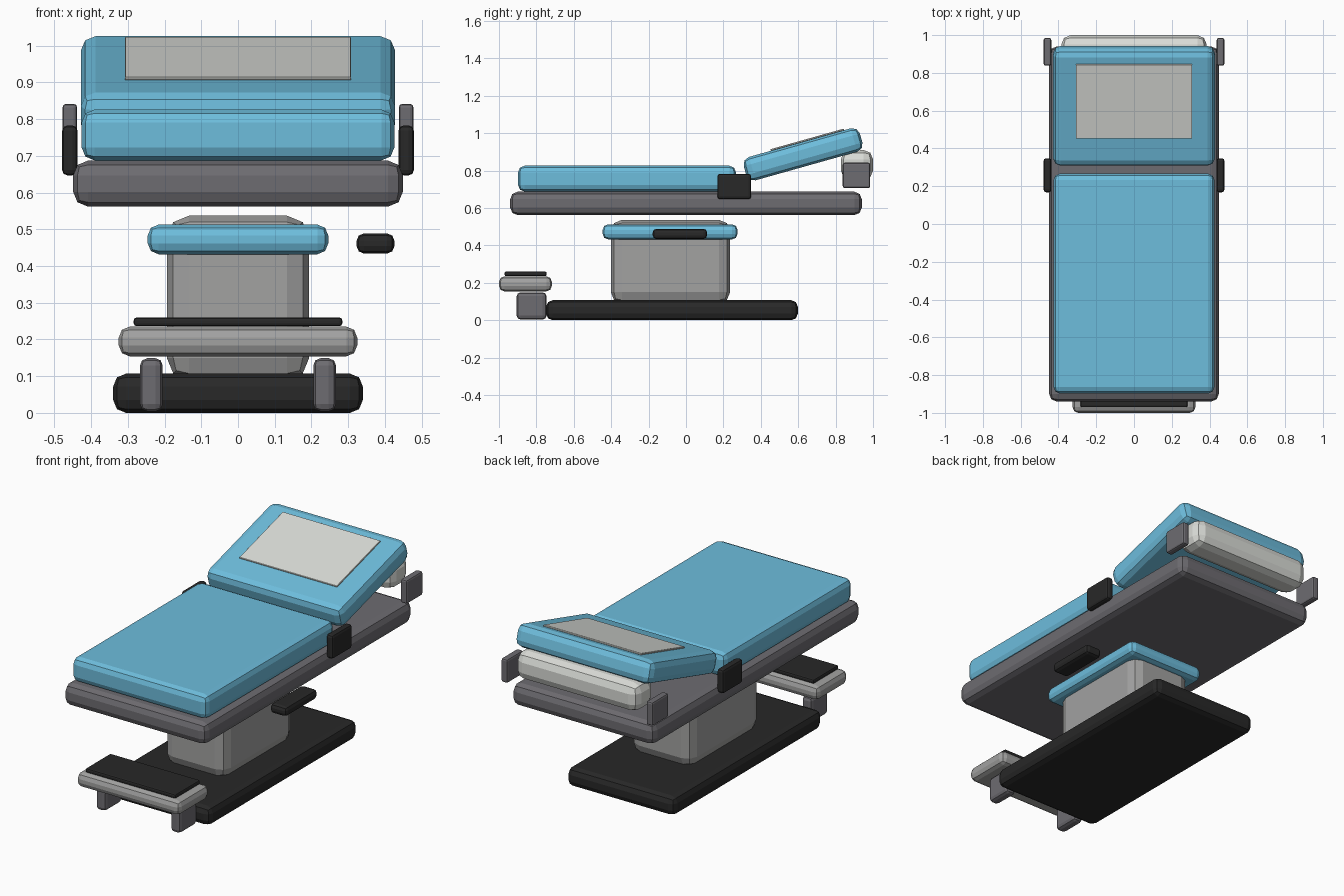
import bpy
import bmesh
import math
from mathutils import Matrix, Vector

if "Cube" in bpy.data.objects:
    bpy.data.objects.remove(bpy.data.objects["Cube"])


def mat(name, rgb):
    m = bpy.data.materials.new(name)
    m.diffuse_color = (*rgb, 1)
    m.use_nodes = True
    m.node_tree.nodes["Principled BSDF"].inputs["Base Color"].default_value = m.diffuse_color
    return m


BLUE = mat("blue_vinyl", (0.155, 0.51, 0.72))
PALE = mat("pale_paper", (0.70, 0.715, 0.68))
DARK = mat("dark_grey_frame", (0.155, 0.15, 0.165))
GREY = mat("mid_grey_metal", (0.36, 0.36, 0.355))
BLACK = mat("black_rubber", (0.021, 0.021, 0.021))


def box(name, x, y, z, bevel, material, tilt=0.0, segments=2):
    """Bevelled box from (min, max) ranges, tilted about its own centre."""
    bm = bmesh.new()
    bmesh.ops.create_cube(bm, size=1)
    size = [r[1] - r[0] for r in (x, y, z)]
    bmesh.ops.scale(bm, vec=size, verts=bm.verts)
    bmesh.ops.bevel(bm, geom=bm.edges[:], offset=bevel, segments=segments,
                    profile=0.5, affect='EDGES', clamp_overlap=True)
    centre = Vector([sum(r) / 2 for r in (x, y, z)])
    bm.transform(Matrix.Translation(centre) @ Matrix.Rotation(tilt, 4, 'X'))
    me = bpy.data.meshes.new(name)
    bm.to_mesh(me)
    bm.free()
    me.materials.append(material)
    ob = bpy.data.objects.new(name, me)
    bpy.context.collection.objects.link(ob)
    return ob


def pair(name, x, *args):
    """Left and right copies of a box."""
    box("right_" + name, x, *args)
    box("left_" + name, (-x[1], -x[0]), *args)


# Base, lifting column and collar
box("base", (-.34, .34), (-.748, .598), (0, .107), .035, BLACK)
box("column", (-.194, .194), (-.402, .236), (.09, .537), .06, GREY)
box("collar", (-.246, .246), (-.446, .276), (.432, .513), .03, BLUE)
box("foot_control", (.323, .426), (-.178, .113), (.434, .489), .02, BLACK)

# Bed frame and seat cushion
box("bed_frame", (-.449, .449), (-.94, .94), (.562, .687), .04, DARK)
box("seat_cushion", (-.426, .426), (-.898, .267), (.688, .826), .035, BLUE)

# Tilted backrest with thin paper panel on its upper face
TILT = math.radians(15.7)
C = Vector((0, .626, .887))
L, T = .645, .13
box("backrest", (-.428, .428), (C.y - L / 2, C.y + L / 2),
    (C.z - T / 2, C.z + T / 2), .04, BLUE, TILT)
n = Vector((0, -math.sin(TILT), math.cos(TILT)))
along = Vector((0, math.cos(TILT), math.sin(TILT)))
P = C + n * (T / 2 + .004) + along * .043
box("paper_panel", (-.308, .308), (P.y - .204, P.y + .204),
    (P.z - .0045, P.z + .0045), .002, PALE, TILT, 1)

# Rear roll and side brackets
box("rear_roll", (-.385, .385), (.828, 1.0), (.75, .91), .05, PALE)
pair("rear_bracket", (.438, .478), (.838, .985), (.707, .842), .01, DARK)
pair("hinge_cover", (.437, .479), (.168, .348), (.647, .783), .014, BLACK)

# Step at the foot end
box("step_tray", (-.325, .325), (-1.0, -.717), (.154, .235), .03, GREY)
box("step_pad", (-.284, .284), (-.97, -.745), (.236, .26), .008, BLACK)
pair("step_leg", (.205, .267), (-.905, -.746), (.004, .149), .02, DARK)
